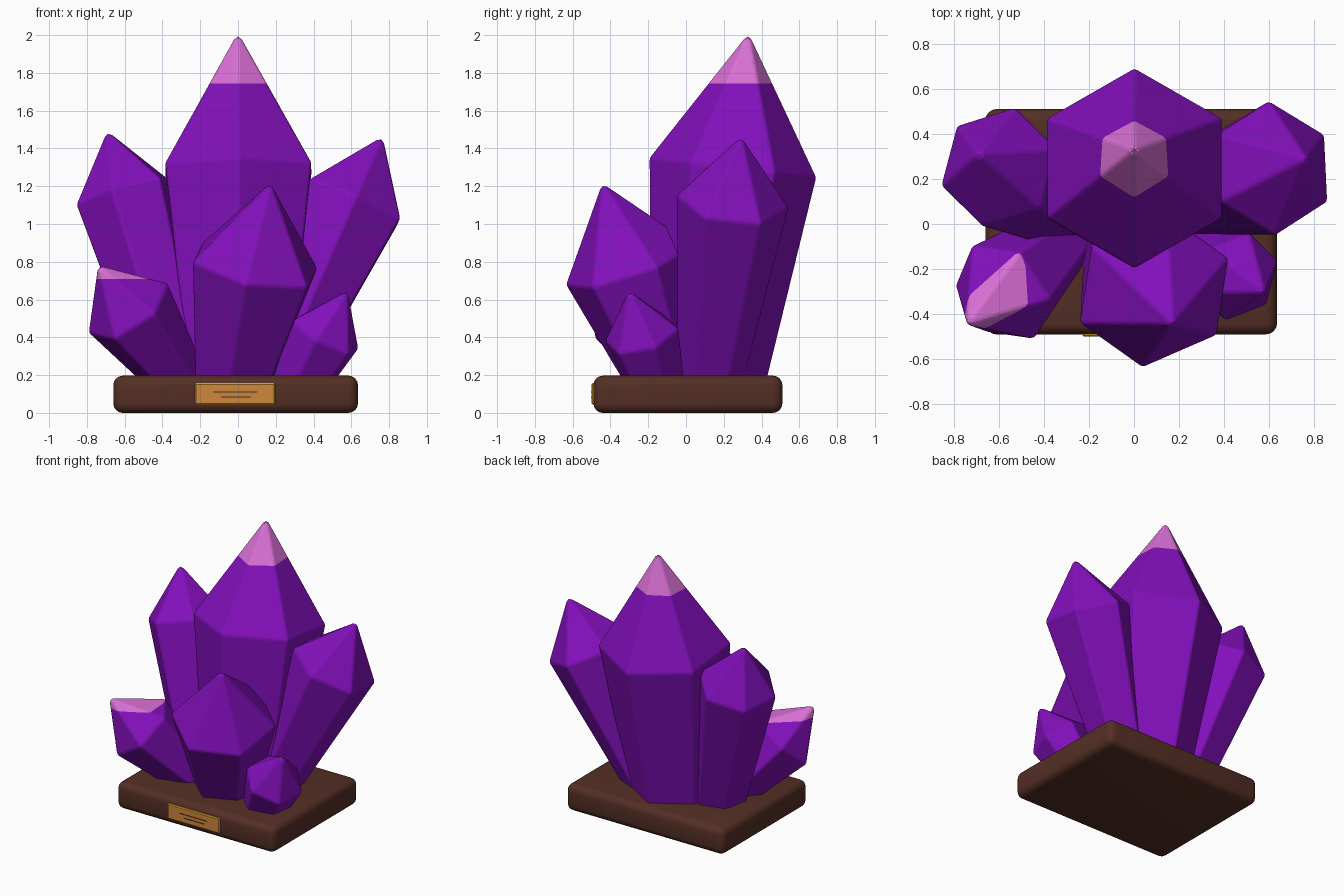
import bpy, bmesh, math
from mathutils import Vector

if "Cube" in bpy.data.objects:
    bpy.data.objects.remove(bpy.data.objects["Cube"])


def material(name, rgb):
    m = bpy.data.materials.new(name)
    m.diffuse_color = (*rgb, 1)
    m.use_nodes = True
    m.node_tree.nodes["Principled BSDF"].inputs["Base Color"].default_value = m.diffuse_color
    return m


PURPLE = material("amethyst purple", (0.225, 0.005, 0.50))
PINK = material("tip pink", (0.70, 0.162, 0.67))
BROWN = material("dark wood", (0.088, 0.028, 0.018))
GOLD = material("gold rim", (0.70, 0.376, 0.014))
BRONZE = material("bronze face", (0.61, 0.24, 0.045))
DARK = material("etched line", (0.06, 0.03, 0.015))


def finish(name, bm, mats):
    bmesh.ops.recalc_face_normals(bm, faces=bm.faces)
    me = bpy.data.meshes.new(name)
    bm.to_mesh(me)
    bm.free()
    for m in mats:
        me.materials.append(m)
    ob = bpy.data.objects.new(name, me)
    bpy.context.collection.objects.link(ob)
    return ob


def box(name, lo, hi, mats, bevel=0, segments=1, front_index=0):
    """Bevelled box between two corners; front-facing faces may use another slot."""
    bm = bmesh.new()
    bmesh.ops.create_cube(bm, size=1)
    lo, hi = Vector(lo), Vector(hi)
    for v in bm.verts:
        v.co = (lo + hi) / 2 + v.co * (hi - lo)
    if bevel:
        bmesh.ops.bevel(bm, geom=bm.edges[:], offset=bevel, segments=segments,
                        profile=0.5, affect='EDGES', clamp_overlap=True)
    bm.normal_update()
    for f in bm.faces:
        if f.normal.y < -0.9:
            f.material_index = front_index
    return finish(name, bm, mats)


def crystal(name, base, tip, shoulder, r_base, r_shoulder, heading, pink_above=None):
    """Leaning six-sided crystal: narrow foot, wide shoulder, pointed tip.
    heading is the compass angle (degrees) of one shoulder corner."""
    base, tip = Vector(base), Vector(tip)
    axis = tip - base
    d = axis.normalized()
    a = math.radians(heading)
    u = Vector((math.cos(a), math.sin(a), 0))
    u = (u - d * u.dot(d)).normalized()
    w = d.cross(u)
    bm = bmesh.new()

    def ring(t, r):
        c = base + axis * t
        return [bm.verts.new(c + r * (u * math.cos(k * math.pi / 3) + w * math.sin(k * math.pi / 3)))
                for k in range(6)]

    sunk = -0.07 / axis.z          # foot is sunk a little into the plinth
    low, high = ring(sunk, r_base), ring(shoulder, r_shoulder)
    top = bm.verts.new(tip + d * 0.015)
    bm.faces.new(low[::-1])
    for k in range(6):
        n = (k + 1) % 6
        bm.faces.new((low[k], low[n], high[n], high[k]))
        bm.faces.new((high[k], high[n], top))
    bmesh.ops.bevel(bm, geom=bm.edges[:], offset=0.012, segments=2, profile=0.5,
                    affect='EDGES', clamp_overlap=True)
    if pink_above:                 # cut a level line and colour the tip
        bmesh.ops.bisect_plane(bm, geom=bm.verts[:] + bm.edges[:] + bm.faces[:],
                               plane_co=(0, 0, pink_above), plane_no=(0, 0, 1))
        for f in bm.faces:
            f.material_index = int(f.calc_center_median().z > pink_above)
    return finish(name, bm, [PURPLE, PINK])


# Wooden plinth
plinth = box("plinth", (-0.66, -0.49, 0), (0.635, 0.51, 0.197), [BROWN], 0.05, 4)
bpy.context.view_layer.objects.active = plinth
plinth.select_set(True)
bpy.ops.object.shade_smooth_by_angle(angle=math.radians(35))

# Plaque with two etched lines
box("plaque", (-0.228, -0.50, 0.045), (0.197, -0.47, 0.157), [GOLD, BRONZE], 0.006, 1, 1)
box("upper_line", (-0.13, -0.502, 0.108), (0.10, -0.498, 0.114), [DARK])
box("lower_line", (-0.09, -0.502, 0.081), (0.07, -0.498, 0.087), [DARK])

# Crystals: name, foot centre, tip, shoulder fraction, radii, corner heading
crystal("main_crystal", (0.005, 0.12, 0.2), (0, 0.33, 2.0), 0.61, 0.30, 0.447, 90, 1.745)
crystal("front_crystal", (-0.02, -0.10, 0.2), (0.17, -0.44, 1.205), 0.58, 0.21, 0.36, -95)
crystal("back_left_crystal", (-0.33, 0.08, 0.2), (-0.69, 0.31, 1.48), 0.75, 0.18, 0.275, 77)
crystal("back_right_crystal", (0.21, 0.13, 0.2), (0.76, 0.29, 1.45), 0.735, 0.17, 0.30, 90)
crystal("small_left_crystal", (-0.33, -0.08, 0.2), (-0.735, -0.44, 0.77), 0.62, 0.14, 0.25, -63, 0.71)
crystal("small_right_crystal", (0.35, -0.17, 0.2), (0.575, -0.30, 0.635), 0.49, 0.15, 0.205, -100)
